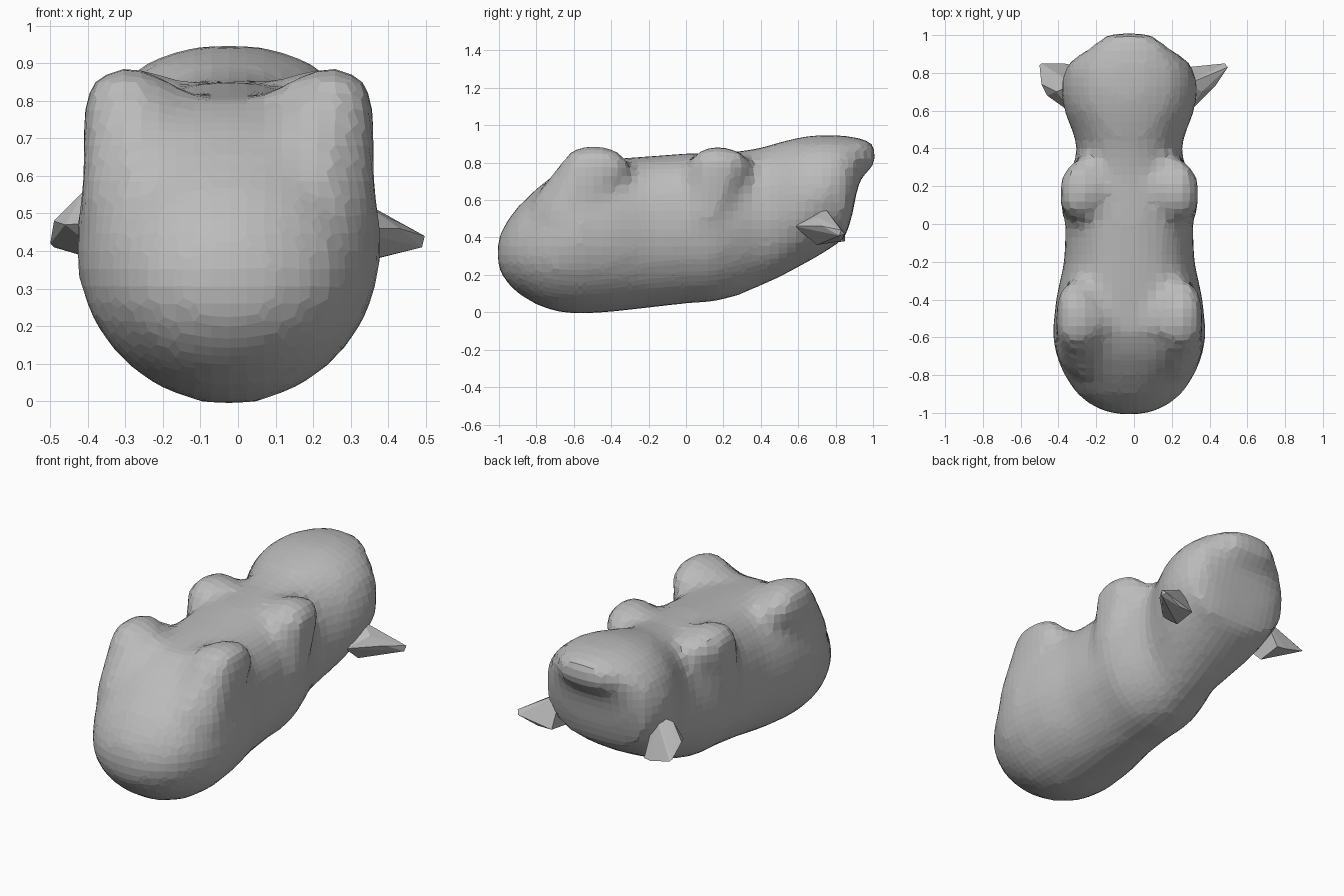
import bpy, bmesh, math
from mathutils import Matrix

if "Cube" in bpy.data.objects:
    bpy.data.objects.remove(bpy.data.objects["Cube"])

CX = -0.025  # body midline

clay = bpy.data.materials.new("clay grey")
clay.use_nodes = True
GREY = (0.5, 0.5, 0.5, 1)
clay.diffuse_color = GREY
clay.node_tree.nodes["Principled BSDF"].inputs["Base Color"].default_value = GREY


def finish(bm, name):
    bmesh.ops.recalc_face_normals(bm, faces=bm.faces[:])
    mesh = bpy.data.meshes.new(name)
    bm.to_mesh(mesh)
    bm.free()
    mesh.materials.append(clay)
    obj = bpy.data.objects.new(name, mesh)
    bpy.context.collection.objects.link(obj)
    return obj


def section(bm, y, low, high, width, up, sides=32):
    """Cross-section: round below (blunter at the face), squarer above."""
    mid = (low + high) / 2
    down = 2.6 if y > .8 else 1.95
    ring = []
    for i in range(sides):
        a = math.tau * i / sides
        c, s = math.cos(a), math.sin(a)
        p = 2 / (up if s > 0 else down)
        x = CX + width * math.copysign(abs(c) ** p, c)
        z = mid + (high - low) / 2 * math.copysign(abs(s) ** p, s)
        ring.append(bm.verts.new((x, y, z)))
    return ring


def blob(bm, balls):
    """Convex hull around several balls, for a stubby limb."""
    part = bmesh.new()
    for x, y, z, r in balls:
        bmesh.ops.create_icosphere(part, subdivisions=2, radius=r,
                                   matrix=Matrix.Translation((x + CX, y, z)))
    hull = bmesh.ops.convex_hull(part, input=part.verts[:])
    junk = {v for v in hull["geom_interior"] if isinstance(v, bmesh.types.BMVert)}
    bmesh.ops.delete(part, geom=list(junk), context="VERTS")
    tmp = bpy.data.meshes.new("limb")
    part.to_mesh(tmp)
    part.free()
    bm.from_mesh(tmp)
    bpy.data.meshes.remove(tmp)


# Body and head: y, bottom, top, half width, squareness of the upper side
SECTIONS = [
    (-1.007, .25, .38, .08, 2), (-.97, .17, .47, .19, 2), (-.9, .10, .565, .28, 2),
    (-.8, .04, .66, .345, 2.2), (-.7, .003, .74, .388, 2.4), (-.58, -.01, .805, .407, 2.6),
    (-.4, 0, .82, .39, 2.5), (-.2, .022, .835, .345, 2.4), (0, .045, .85, .338, 2.4),
    (.15, .055, .855, .345, 2.4), (.27, .085, .86, .31, 2.3), (.4, .14, .88, .272, 2.3),
    (.5, .185, .91, .305, 2.3), (.6, .24, .935, .347, 2.3), (.7, .295, .948, .36, 2.3),
    (.78, .345, .948, .355, 2.3), (.85, .395, .945, .325, 2.3), (.885, .5, .938, .28, 2.3),
    (.92, .68, .933, .23, 2.3), (.95, .745, .93, .19, 2.3), (1.01, .785, .895, .11, 2.2),
]
bm = bmesh.new()
rings = [section(bm, *row) for row in SECTIONS]
for a, b in zip(rings, rings[1:]):
    for i in range(len(a)):
        j = (i + 1) % len(a)
        bm.faces.new((a[i], a[j], b[j], b[i]))
bm.faces.new(rings[0])
bm.faces.new(rings[-1])

# Four stubby legs pointing up, each with a sloping inner side
for side in (-1, 1):
    blob(bm, [(side * .19, -.64, .5, .21), (side * .27, -.54, .775, .12),
              (side * .275, -.45, .78, .115), (side * .285, -.395, .77, .095),
              (side * .18, -.52, .73, .12)])
    blob(bm, [(side * .205, .1, .5, .16), (side * .26, .13, .78, .11),
              (side * .26, .2, .78, .11), (side * .26, .255, .785, .088),
              (side * .17, .19, .76, .11)])

body = finish(bm, "body_and_legs")
remesh = body.modifiers.new("merge", "REMESH")
remesh.mode = "VOXEL"
remesh.voxel_size = 0.047
soften = body.modifiers.new("soften", "SMOOTH")
soften.factor = 0.5
soften.iterations = 2

# Flat pointed ears
EARS = {
    "left_ear": [(.28, .58, .46), (.28, .70, .36), (.28, .83, .38), (.28, .74, .56),
                 (.37, .83, .38), (.36, .70, .51), (.43, .73, .46), (.49, .82, .41),
                 (.497, .83, .44), (.48, .85, .42)],
    "right_ear": [(-.32, .58, .48), (-.32, .70, .36), (-.32, .84, .38), (-.32, .74, .60),
                  (-.37, .85, .38), (-.41, .70, .56), (-.46, .68, .47), (-.49, .74, .48),
                  (-.5, .84, .42), (-.49, .85, .41)],
}
for name, points in EARS.items():
    bm = bmesh.new()
    for p in points:
        bm.verts.new(p)
    bmesh.ops.convex_hull(bm, input=bm.verts[:])
    finish(bm, name)
